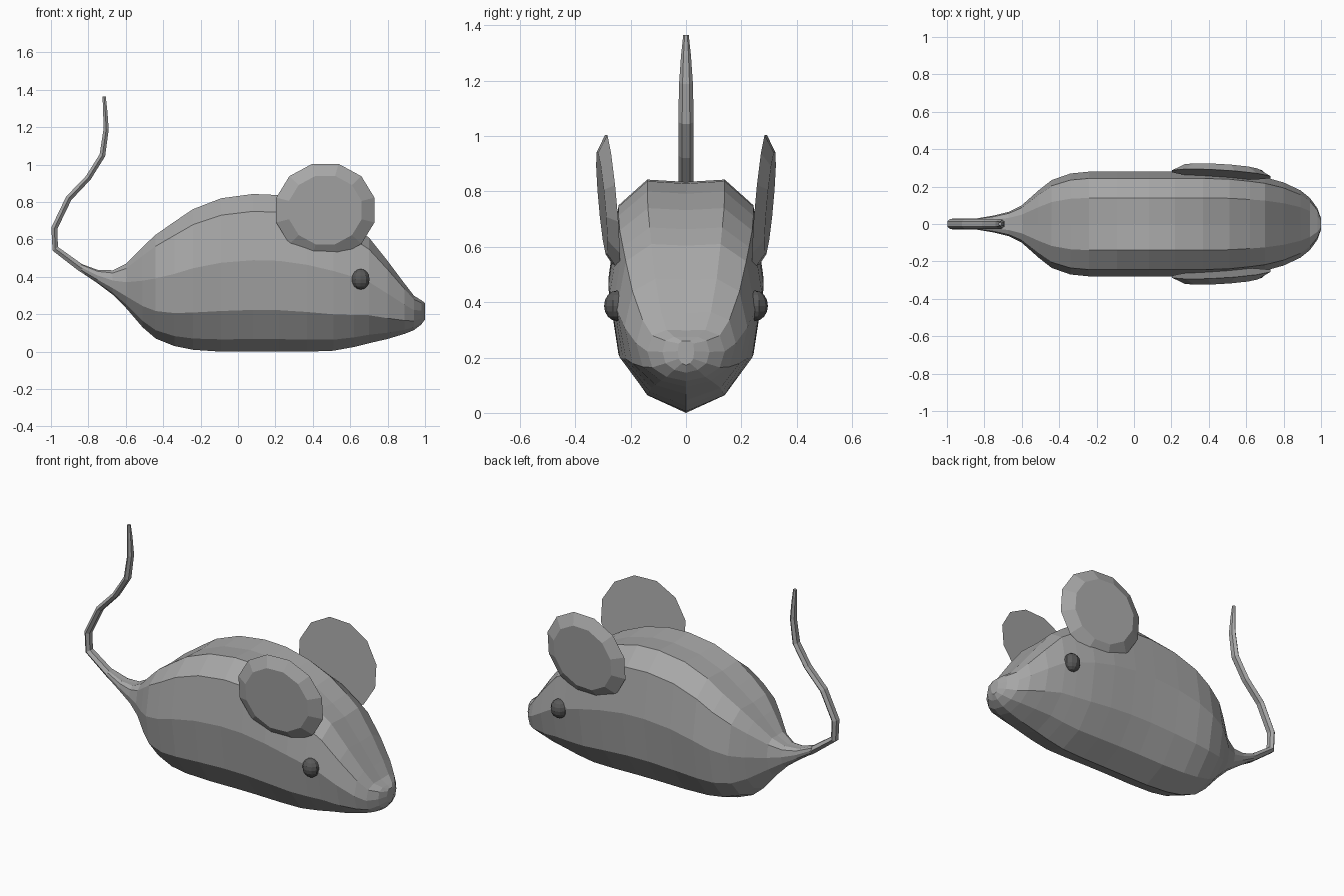
import bpy, bmesh
from math import sin, cos, pi
from mathutils import Vector

if "Cube" in bpy.data.objects:
    bpy.data.objects.remove(bpy.data.objects["Cube"])


def material(name, v):
    m = bpy.data.materials.new(name)
    m.diffuse_color = (v, v, v, 1)
    m.use_nodes = True
    m.node_tree.nodes["Principled BSDF"].inputs["Base Color"].default_value = m.diffuse_color
    return m


fur = material("fur_grey", .39)
dark = material("eye_dark", .1)


def loft(name, rings):
    # skin closed rings of equal size and cap both ends
    bm = bmesh.new()
    rows = [[bm.verts.new(p) for p in ring] for ring in rings]
    n = len(rows[0])
    for a, b in zip(rows, rows[1:]):
        for i in range(n):
            bm.faces.new((a[i], a[(i + 1) % n], b[(i + 1) % n], b[i]))
    bm.faces.new(rows[0])
    bm.faces.new(rows[-1])
    bmesh.ops.recalc_face_normals(bm, faces=bm.faces[:])
    me = bpy.data.meshes.new(name)
    bm.to_mesh(me)
    bm.free()
    me.materials.append(fur)
    ob = bpy.data.objects.new(name, me)
    bpy.context.collection.objects.link(ob)
    return ob


# Body: cross-section as (width fraction, height fraction), scaled per station
half = [(0.5, .08), (.87, .265), (1, .58), (.87, .89), (.5, 1)]
section = [(0, 0)] + half + [(0, .99)] + [(-y, z) for y, z in reversed(half)]
stations = [  # x, bottom, top, half width
    (-.84, .425, .47, .03), (-.75, .365, .437, .045),
    (-.67, .305, .435, .065), (-.60, .235, .47, .10), (-.51, .13, .56, .18),
    (-.44, .07, .625, .235), (-.34, .03, .695, .27), (-.24, .01, .762, .28),
    (-.09, 0, .82, .28), (.08, 0, .843, .28), (.22, 0, .837, .28),
    (.37, 0, .80, .28), (.51, .005, .74, .275), (.62, .025, .67, .262),
    (.70, .045, .61, .25), (.80, .068, .485, .222), (.89, .095, .365, .18),
    (.94, .115, .30, .14), (.98, .145, .275, .085), (1.0, .172, .26, .03)]
loft("body", [[(x, w * u, b + (t - b) * v) for u, v in section]
              for x, b, t, w in stations])

# Tail: tapering six-sided tube along a curved path in the middle plane
path = [  # x, z, half thickness, half width
    (-.75, .402, .03, .04), (-.84, .448, .023, .03),
    (-.977, .55, .02, .028), (-.982, .66, .019, .028), (-.905, .82, .019, .028),
    (-.80, .93, .018, .028), (-.725, 1.05, .018, .028), (-.705, 1.19, .016, .025),
    (-.71, 1.29, .013, .018), (-.716, 1.365, .010, .010)]
rings = []
for i, (x, z, h, w) in enumerate(path):
    p, q = path[max(i - 1, 0)], path[min(i + 1, len(path) - 1)]
    d = Vector((q[0] - p[0], 0, q[1] - p[1])).normalized()
    side = Vector((-d.z, 0, d.x))
    rings.append([Vector((x, 0, z)) + side * h * sin(k * pi / 3)
                  + Vector((0, w * cos(k * pi / 3), 0)) for k in range(6)])
loft("tail", rings)

for s, label in ((-1, "right"), (1, "left")):
    # Ear: tilted twelve-sided disc with a bevelled outer face
    rings = []
    for r, off in ((1, 0), (.74, .038)):
        ring = []
        for k in range(12):
            a = (k + .5) * pi / 6
            dx, dz = .272 * r * cos(a), .256 * r * sin(a)
            ring.append((.467 + dx, s * (.266 + off + .09 * dz - .06 * dx), .757 + dz))
        rings.append(ring)
    loft(label + "_ear", rings)

    # Eye
    bpy.ops.mesh.primitive_uv_sphere_add(segments=10, ring_count=8, radius=1,
                                         location=(.656, s * .25, .387))
    eye = bpy.context.object
    eye.name = label + "_eye"
    eye.scale = (.05, .046, .055)
    eye.data.materials.append(dark)
